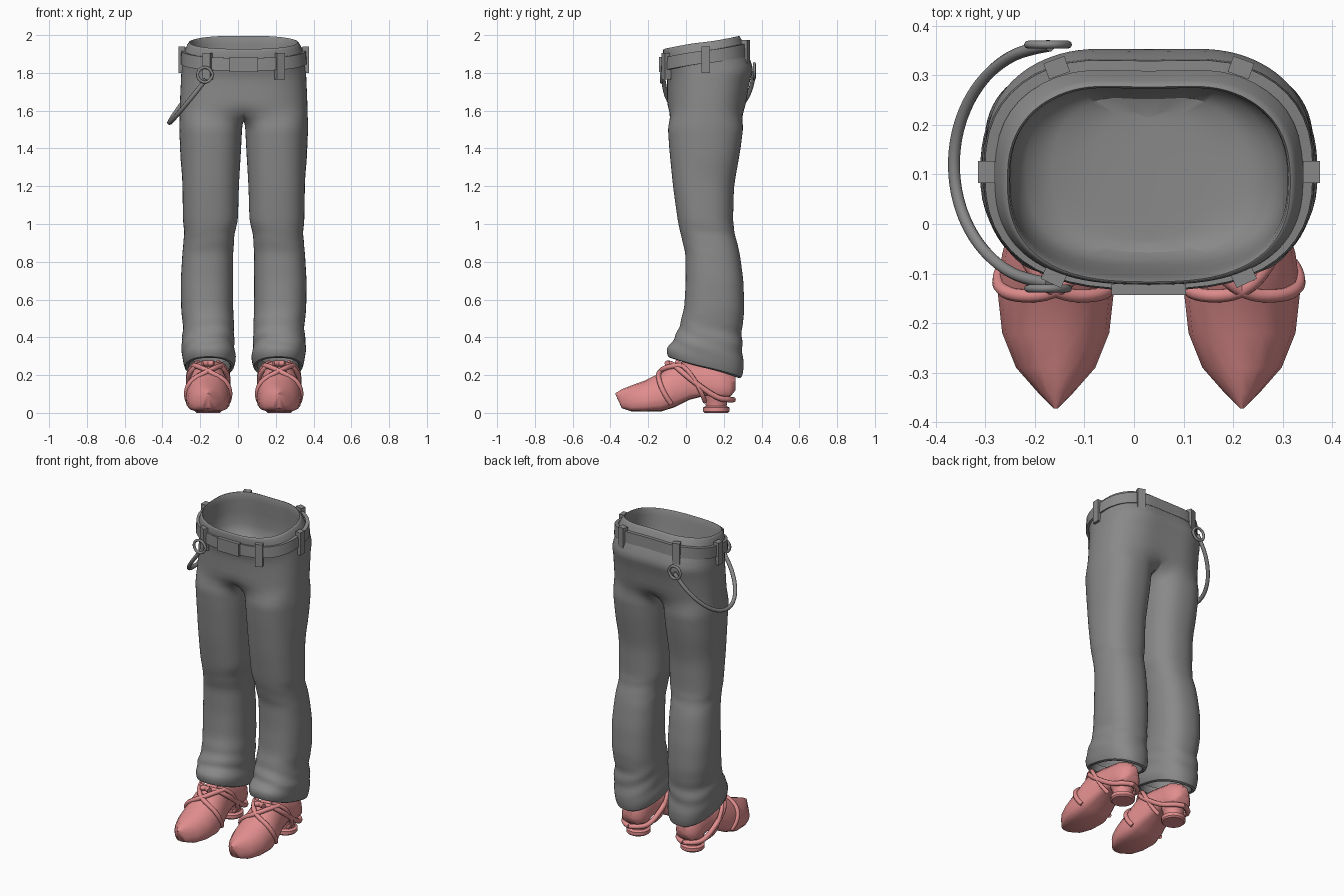
import bpy, math
from mathutils import Vector

if "Cube" in bpy.data.objects:
    bpy.data.objects.remove(bpy.data.objects["Cube"])

MID = 0.03      # x of the symmetry plane
FOOT = 0.188    # distance of each foot from that plane


def material(name, rgb):
    m = bpy.data.materials.new(name)
    m.diffuse_color = (*rgb, 1)
    m.use_nodes = True
    m.node_tree.nodes["Principled BSDF"].inputs["Base Color"].default_value = m.diffuse_color
    return m


GREY = material("grey cloth", (0.25, 0.25, 0.25))
PINK = material("pink leather", (0.76, 0.27, 0.27))


def spow(v, e):
    return math.copysign(abs(v) ** e, v)


def make(name, verts, faces, mat, mirror=True, subsurf=0, angle=50):
    me = bpy.data.meshes.new(name)
    me.from_pydata(verts, [], faces)
    me.materials.append(mat)
    ob = bpy.data.objects.new(name, me)
    bpy.context.collection.objects.link(ob)
    ob.location.x = MID
    if mirror:
        m = ob.modifiers.new("mirror", 'MIRROR')
        m.use_clip = True
        m.merge_threshold = 0.0005
    if subsurf:
        s = ob.modifiers.new("subsurf", 'SUBSURF')
        s.levels = s.render_levels = subsurf
    bpy.context.view_layer.objects.active = ob
    ob.select_set(True)
    bpy.ops.object.mode_set(mode='EDIT')
    bpy.ops.mesh.select_all(action='SELECT')
    bpy.ops.mesh.normals_make_consistent(inside=False)
    bpy.ops.object.mode_set(mode='OBJECT')
    bpy.ops.object.shade_smooth_by_angle(angle=math.radians(angle))
    ob.select_set(False)
    return ob


def loft(name, rings, mat, cap=True, **kw):
    n = len(rings[0])
    faces = [(r * n + i, r * n + (i + 1) % n, (r + 1) * n + (i + 1) % n, (r + 1) * n + i)
             for r in range(len(rings) - 1) for i in range(n)]
    if cap:
        faces += [tuple(range(n)), tuple(range((len(rings) - 1) * n, len(rings) * n))]
    return make(name, [p for r in rings for p in r], faces, mat, **kw)


def tube(name, pts, radius, mat, cyclic=False):
    cu = bpy.data.curves.new(name, 'CURVE')
    cu.dimensions = '3D'
    cu.bevel_depth, cu.bevel_resolution, cu.resolution_u = radius, 2, 5
    sp = cu.splines.new('NURBS')
    sp.points.add(len(pts) - 1)
    for p, co in zip(sp.points, pts):
        p.co = (*co, 1)
    sp.order_u, sp.use_endpoint_u, sp.use_cyclic_u = 3, True, cyclic
    cu.use_fill_caps = True
    cu.materials.append(mat)
    ob = bpy.data.objects.new(name, cu)
    bpy.context.collection.objects.link(ob)
    ob.location.x = MID
    return ob


# ---- trousers: half shell, waist arcs above the crotch, closed leg rings below
N, M = 25, 5


def hip_point(a, z, w, yf, yb, tilt):
    c, s = max(math.cos(a), 0), math.sin(a)
    if c < 1e-4:
        c = 0
    dip = 0.012 * math.exp(-(c / 0.25) ** 2) if s > 0 else 0
    return Vector((w * spow(c, 0.75), (yf + yb) / 2 + (yb - yf) / 2 * spow(s, 0.8) - dip, z + tilt * s))


# z, half width, front y, back y, tilt (starts with the inner lining)
hips = [(1.70, 0.0, -0.02, 0.20, 0), (1.70, 0.22, -0.06, 0.27, 0), (1.76, 0.285, -0.085, 0.30, 0.01),
        (1.945, 0.278, -0.108, 0.28, 0.035), (1.967, 0.286, -0.118, 0.288, 0.035),
        (1.957, 0.296, -0.123, 0.297, 0.035), (1.90, 0.322, -0.124, 0.325, 0.035),
        (1.84, 0.324, -0.112, 0.35, 0.03), (1.80, 0.332, -0.105, 0.372, 0.015),
        (1.765, 0.332, -0.10, 0.348, 0.005), (1.66, 0.338, -0.10, 0.332, 0), (1.60, 0.338, -0.10, 0.32, 0)]
# z, inner x, outer x, front y, back y, tilt
legs = [(1.52, 0.007, 0.337, -0.098, 0.305, 0), (1.4, 0.013, 0.332, -0.09, 0.29, 0),
        (1.2, 0.025, 0.325, -0.07, 0.255, 0), (1.02, 0.03, 0.322, -0.045, 0.25, 0),
        (0.95, 0.048, 0.315, -0.03, 0.258, 0), (0.85, 0.055, 0.325, -0.005, 0.285, 0),
        (0.7, 0.055, 0.334, -0.002, 0.305, 0), (0.55, 0.055, 0.332, -0.01, 0.31, -0.01),
        (0.44, 0.05, 0.32, -0.035, 0.295, -0.02), (0.36, 0.05, 0.332, -0.065, 0.30, -0.03),
        (0.29, 0.04, 0.325, -0.105, 0.307, -0.05), (0.235, 0.05, 0.315, -0.10, 0.30, -0.055),
        (0.235, 0.075, 0.29, -0.07, 0.27, -0.055), (0.30, 0.08, 0.28, -0.06, 0.26, -0.04)]

verts, faces = [], []
for row in hips:
    verts += [hip_point(math.pi * (i / (N - 1) - 0.5), *row) for i in range(N)]
for r in range(len(hips) - 1):
    faces += [(r * N + i, r * N + i + 1, (r + 1) * N + i + 1, (r + 1) * N + i) for i in range(N - 1)]

start = (len(hips) - 1) * N
for k in range(1, M + 1):      # crotch seam between front and back
    t = k / (M + 1)
    verts.append(Vector((0, 0.32 - 0.42 * t, 1.60 - 0.05 * math.sin(math.pi * t))))

fine = []
for a, b in zip(legs, legs[1:]):
    steps = 3 if a[0] > 0.3 else 1
    fine += [tuple(p + (q - p) * k / steps for p, q in zip(a, b)) for k in range(steps)]
fine.append(legs[-1])
L = N + M
for z, xi, xo, yf, yb, tilt in fine:
    for i in range(L):
        d = -150 + 300 * i / (N - 1) if i < N else 150 + 60 * (i - N + 1) / (M + 1)
        c, s = math.cos(math.radians(d)), math.sin(math.radians(d))
        # folds bunch up at the ankle and lightly at the knee
        fold = 1 + (0.035 * math.exp(-((z - 0.40) / 0.09) ** 2) + 0.012 * math.exp(-((z - 0.9) / 0.08) ** 2)) \
            * math.sin(75 * z + 3 * s + 2 * c)
        # pocket bulge on the outer back of the thigh
        if c > 0 and s > -0.3 and 1.27 < z < 1.58:
            fold += 0.035 * c
        verts.append(Vector((max((xi + xo) / 2 + (xo - xi) / 2 * spow(c, 0.85) * fold, 0.004),
                             (yf + yb) / 2 + (yb - yf) / 2 * spow(s, 0.85) * fold, z + tilt * s)))
for r in range(len(fine)):
    o = start + r * L
    faces += [(o + i, o + (i + 1) % L, o + L + (i + 1) % L, o + L + i) for i in range(L)]
make("trousers", verts, faces, GREY, subsurf=1, angle=60)

# ---- belt with buckle and loops
WAIST = (0.322, -0.122, 0.332)


def belt_point(a, dz, off):
    w, yf, yb = WAIST
    p = hip_point(math.asin(max(-1, min(1, math.sin(a)))), 1.885 + dz, w + off, yf - off, yb + off, 0.04)
    if math.cos(a) < -1e-6:
        p.x = -p.x
    return p


belt = [[belt_point(2 * math.pi * i / 48, dz, off) for i in range(48)]
        for dz, off in ((-0.034, -0.012), (-0.034, 0.012), (0.034, 0.009), (0.034, -0.012))]
loft("belt", belt, GREY, cap=False, mirror=False, angle=40)


def box(name, loc, size, rot=0, lean=0, mirror=False):
    v = []
    for sx in (-.5, .5):
        for sy in (-.5, .5):
            for sz in (-.5, .5):
                x, y, z = sx * size[0], sy * size[1] + lean * sz * size[2], sz * size[2]
                v.append((loc[0] + x * math.cos(rot) - y * math.sin(rot),
                          loc[1] + x * math.sin(rot) + y * math.cos(rot), loc[2] + z))
    f = [(0, 1, 3, 2), (4, 6, 7, 5), (0, 4, 5, 1), (2, 3, 7, 6), (0, 2, 6, 4), (1, 5, 7, 3)]
    return make(name, v, f, GREY, mirror=mirror, angle=30)


box("buckle", (0, -0.132, 1.845), (0.15, 0.022, 0.08))
for name, deg, rot in (("front_loop", -61, 25), ("side_loop", 0, 90), ("back_loop", 62, 160)):
    p = belt_point(math.radians(deg), -0.015, 0.006)
    box(name, p, (0.045, 0.034, 0.14), math.radians(rot), mirror=True)

# ---- hanging cord with end rings on one hip
arc = []
for k in range(13):
    t = math.pi * (k / 12 - 0.5)
    arc.append((-0.20 - 0.195 * math.cos(t), 0.12 + 0.24 * math.sin(t), 1.785 - 0.25 * math.cos(t) + 0.02 * math.sin(t)))
tube("cord", arc, 0.012, GREY)
for name, y, z in (("front_ring", -0.13, 1.79), ("back_ring", 0.362, 1.81)):
    tube(name, [(-0.205 + 0.042 * math.cos(k * math.pi / 4), y, z + 0.042 * math.sin(k * math.pi / 4))
                for k in range(8)], 0.008, GREY, cyclic=True)

# ---- shoes: y, half width, bottom z, top z
shoe = [(-0.372, 0.004, 0.095, 0.105), (-0.34, 0.036, 0.025, 0.125), (-0.29, 0.08, 0.008, 0.145),
        (-0.22, 0.108, 0.006, 0.17), (-0.13, 0.118, 0.008, 0.215), (-0.06, 0.108, 0.03, 0.268),
        (0.02, 0.086, 0.07, 0.27), (0.10, 0.074, 0.09, 0.26), (0.17, 0.076, 0.075, 0.25),
        (0.23, 0.066, 0.08, 0.22), (0.262, 0.03, 0.12, 0.19)]
rings = []
for y, w, zb, zt in shoe:
    ring = []
    for i in range(16):
        a = 2 * math.pi * i / 16
        c, s = math.cos(a), math.sin(a)
        ring.append((FOOT + w * spow(c, 0.5 if s < 0 else 0.95),
                     y, zb + (zt - zb) * (0.35 + (0.65 * s if s > 0 else 0.35 * spow(s, 0.6)))))
    rings.append(ring)
loft("shoe", rings, PINK, angle=45)

# heel: flared disc and neck
heel = [[(FOOT + r * math.cos(k * math.pi / 8), 0.16 + r * math.sin(k * math.pi / 8), z) for k in range(16)]
        for z, r in ((0.0, 0.062), (0.008, 0.07), (0.028, 0.07), (0.036, 0.055), (0.06, 0.058), (0.10, 0.072))]
loft("heel", heel, PINK, angle=40)

# crossed straps over the instep and around the heel
for side in (1, -1):
    for k in (1, -1):
        def foot(pts):
            return [(side * (FOOT + k * x), y, z) for x, y, z in pts]
        tube("ankle_strap", foot([(-0.03, -0.10, 0.262), (0.04, -0.075, 0.265), (0.10, -0.02, 0.215),
                                  (0.105, 0.06, 0.15), (0.09, 0.17, 0.075), (0.05, 0.235, 0.07),
                                  (0, 0.25, 0.07)]), 0.015, PINK)
        tube("cross_strap", foot([(0.10, -0.08, 0.05), (0.122, -0.11, 0.09), (0.10, -0.145, 0.17),
                                  (0.0, -0.145, 0.222), (-0.06, -0.08, 0.25), (-0.08, -0.02, 0.25)]), 0.014, PINK)
        tube("heel_strap", foot([(0.05, -0.05, 0.27), (0.10, 0.0, 0.24), (0.108, 0.05, 0.17),
                                 (0.10, 0.09, 0.09), (0.06, 0.10, 0.06)]), 0.012, PINK)
